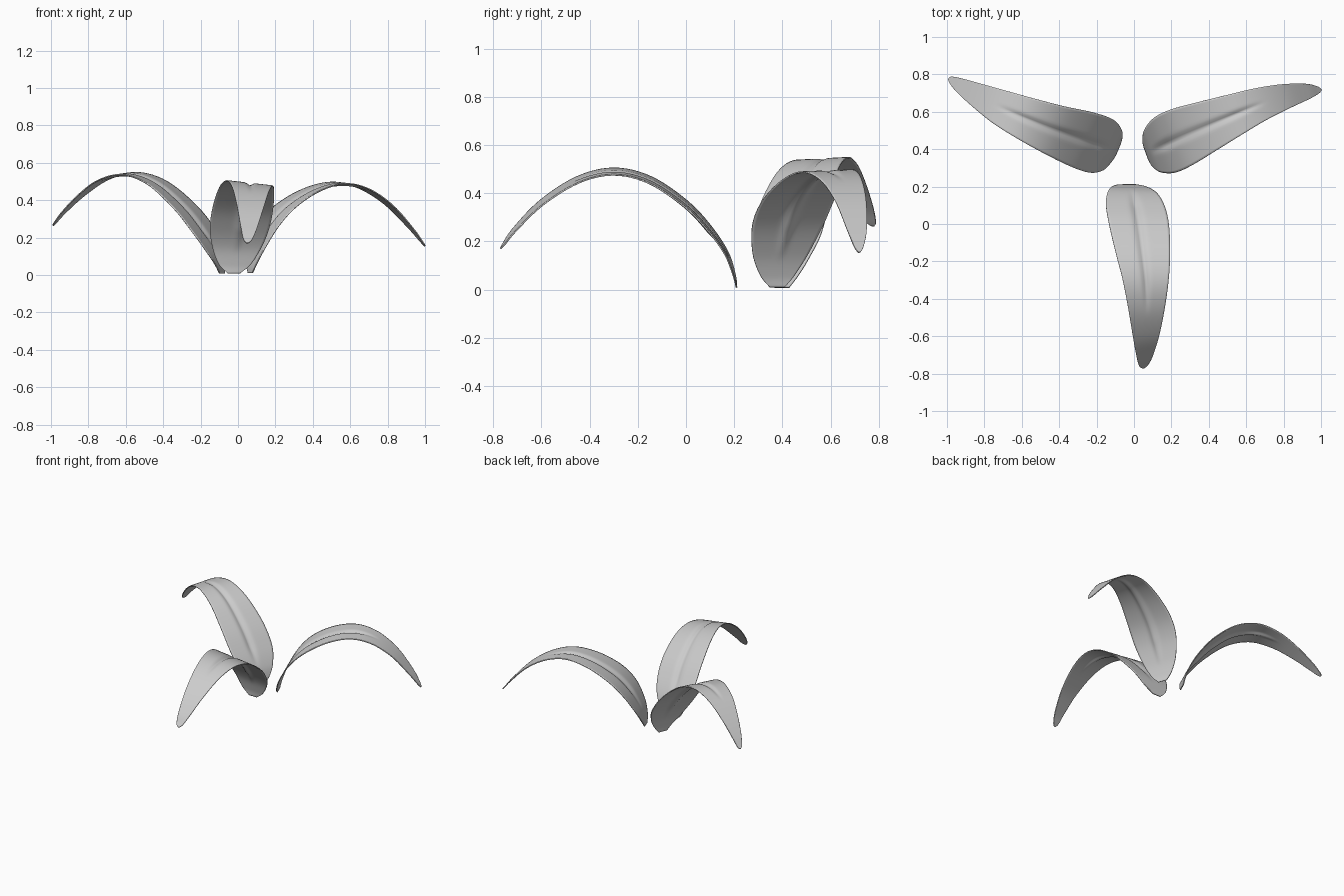
import bpy, math
from mathutils import Vector

if "Cube" in bpy.data.objects:
    bpy.data.objects.remove(bpy.data.objects["Cube"])

COLS, SUB = 24, 6  # quads across a leaf, rows between stations


def smooth_path(pts):
    """Catmull-Rom interpolation of stations of any dimension."""
    pts = [Vector(p) for p in pts]
    ext = [2 * pts[0] - pts[1]] + pts + [2 * pts[-1] - pts[-2]]
    out = []
    for i in range(len(pts) - 1):
        a, b, c, d = ext[i:i + 4]
        for k in range(SUB):
            t = k / SUB
            out.append(0.5 * (2 * b + (c - a) * t + (2 * a - 5 * b + 4 * c - d) * t * t
                              + (3 * b - a - 3 * c + d) * t ** 3))
    return out + [pts[-1]]


def leaf(name, base, direction, stations, tilt):
    """stations: distance along the leaf, height, right edge, left edge."""
    d = Vector((*direction, 0)).normalized()
    n = Vector((-d.y, d.x, 0))
    rows = smooth_path(stations)
    last = len(rows) - 1
    verts = []
    for i, (s, z, lo, hi) in enumerate(rows):
        p, q = rows[max(i - 1, 0)], rows[min(i + 1, last)]
        normal = (d * (p[1] - q[1]) + Vector((0, 0, q[0] - p[0]))).normalized()
        rise = math.sin(math.pi * i / last)
        # midrib groove fades out past the crest
        fade = max(0, min(1, (s - 0.03) / 0.08)) * max(0, min(1, (0.68 - s) / 0.15))
        for j in range(COLS + 1):
            u = 2 * j / COLS - 1
            w = lo + (hi - lo) * j / COLS
            off = tilt * u * rise - 0.014 * fade * math.exp(-(u / 0.13) ** 2)
            verts.append(Vector((*base, 0)) + d * s + n * w + Vector((0, 0, z)) + normal * off)
    c = COLS + 1
    faces = [(i * c + j, (i + 1) * c + j, (i + 1) * c + j + 1, i * c + j + 1)
             for i in range(last) for j in range(COLS)]
    mesh = bpy.data.meshes.new(name)
    mesh.from_pydata(verts, [], faces)
    mesh.polygons.foreach_set("use_smooth", [True] * len(faces))
    ob = bpy.data.objects.new(name, mesh)
    bpy.context.collection.objects.link(ob)
    thick = ob.modifiers.new("thickness", 'SOLIDIFY')
    thick.thickness, thick.offset = 0.006, 0


# front leaf
leaf("front_leaf", (0, 0.21), (0, -1), [
    (0, .008, -.055, .01), (.01, .06, -.105, .07), (.042, .15, -.138, .125),
    (.11, .25, -.15, .165), (.21, .355, -.135, .187), (.36, .455, -.10, .193),
    (.51, .49, -.06, .185), (.66, .455, -.03, .165), (.81, .36, -.005, .135),
    (.92, .25, .015, .10), (.965, .19, .028, .075), (.98, .17, .045, .055)], -0.014)

# right leaf
leaf("right_leaf", (0.065, 0.38), (0.94, 0.342), [
    (0, .01, -.035, .03), (.008, .06, -.08, .072), (.04, .15, -.125, .122),
    (.11, .27, -.152, .163), (.21, .37, -.145, .173), (.36, .455, -.115, .16),
    (.515, .492, -.083, .143), (.66, .462, -.055, .126), (.80, .375, -.038, .098),
    (.92, .25, -.027, .058), (.975, .18, -.017, .025), (.994, .155, -.006, .004)], 0.004)

# left leaf
leaf("left_leaf", (-0.085, 0.4), (-0.923, 0.385), [
    (0, .008, -.03, .035), (.008, .06, -.07, .08), (.03, .125, -.105, .135),
    (.09, .225, -.136, .174), (.2, .36, -.13, .183), (.36, .492, -.1, .173),
    (.52, .542, -.077, .155), (.67, .51, -.058, .13), (.8, .43, -.042, .092),
    (.91, .337, -.028, .052), (.965, .28, -.017, .022), (.98, .265, -.006, .006)], -0.006)
